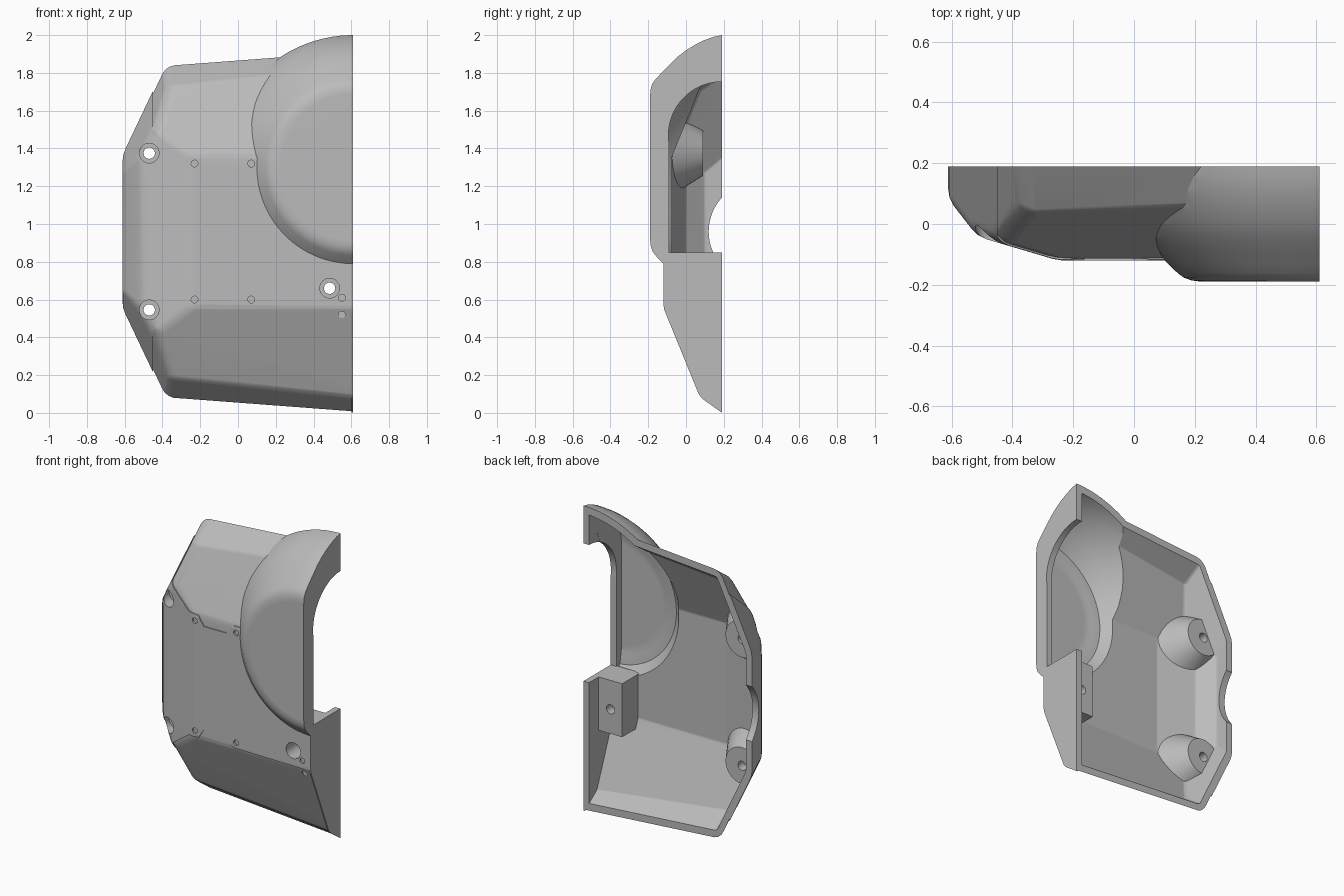
import bpy, bmesh, math
from mathutils import Vector, Matrix

cube = bpy.data.objects.get("Cube")
if cube:
    bpy.data.objects.remove(cube, do_unlink=True)

MID = 0.96          # height of the body's mirror plane
AXIS_X, AXIS_Z = 0.61, 1.3   # axis of the dome

grey = bpy.data.materials.new("plain_grey")
grey.use_nodes = True
grey.diffuse_color = (0.5, 0.5, 0.5, 1)
grey.node_tree.nodes["Principled BSDF"].inputs["Base Color"].default_value = (0.5, 0.5, 0.5, 1)


def to_object(name, bm):
    bmesh.ops.recalc_face_normals(bm, faces=bm.faces[:])
    mesh = bpy.data.meshes.new(name)
    bm.to_mesh(mesh)
    bm.free()
    mesh.materials.append(grey)
    ob = bpy.data.objects.new(name, mesh)
    bpy.context.collection.objects.link(ob)
    return ob


def clip(bm, point, normal):
    geom = bm.verts[:] + bm.edges[:] + bm.faces[:]
    bmesh.ops.bisect_plane(bm, geom=geom, dist=1e-6, plane_co=point,
                           plane_no=normal, clear_outer=True)
    bmesh.ops.holes_fill(bm, edges=[e for e in bm.edges if e.is_boundary], sides=0)


def boolean(target, tool, operation):
    tool.hide_render = True
    mod = target.modifiers.new("bool", 'BOOLEAN')
    mod.operation, mod.solver, mod.object = operation, 'EXACT', tool
    bpy.context.view_layer.objects.active = target
    bpy.ops.object.modifier_apply(modifier=mod.name)
    bpy.data.objects.remove(tool, do_unlink=True)
    return target


def box(name, lo, hi):
    bm = bmesh.new()
    lo, hi = Vector(lo), Vector(hi)
    bmesh.ops.create_cube(bm, size=1, matrix=Matrix.Translation((lo + hi) / 2)
                          @ Matrix.Diagonal((*(hi - lo), 1)))
    return to_object(name, bm)


def rod(name, x, z, y0, y1, r0, r1=None, sides=40):
    """Cylinder or cone along y."""
    bm = bmesh.new()
    bmesh.ops.create_cone(bm, cap_ends=True, segments=sides, radius1=r0,
                          radius2=r0 if r1 is None else r1, depth=y1 - y0,
                          matrix=Matrix.Translation((x, (y0 + y1) / 2, z))
                          @ Matrix.Rotation(-math.pi / 2, 4, 'X'))
    return to_object(name, bm)


def cross_rod(name, y, z, x0, x1, r):
    """Cylinder along x."""
    bm = bmesh.new()
    bmesh.ops.create_cone(bm, cap_ends=True, segments=64, radius1=r, radius2=r,
                          depth=x1 - x0, matrix=Matrix.Translation(((x0 + x1) / 2, y, z))
                          @ Matrix.Rotation(math.pi / 2, 4, 'Y'))
    return to_object(name, bm)


# Body facets, each given by three points; the sloped ones are mirrored in height
FACETS = [
    ((0, -.12, 0), (1, -.12, 0), (0, -.12, 1)),
    ((-.25, -.12, 0), (-.51, -.043, 0), (-.25, -.12, 1)),
    ((-.53, -.022, 0), (-.605, .075, 0), (-.53, -.022, 1)),
    ((-.612, 0, 0), (-.612, 1, 0), (-.612, 0, 1)),
]
SLOPED = [
    ((0, -.12, .555), (.6, -.12, .555), (.61, .07, .09)),
    ((.61, .19, 0), (-.32, .19, .07), (.61, .07, .085)),
    ((-.42, .19, .15), (-.61, .19, .55), (-.47, -.05, .46)),
]
for tri in SLOPED:
    FACETS += [tri, tuple((x, y, 2 * MID - z) for x, y, z in tri)]
INSIDE = Vector((0.1, 0.15, MID))


def hull(name, inset, radius, max_x=None):
    """Faceted body moved inward by inset, with edges rounded by radius."""
    bm = bmesh.new()
    bmesh.ops.create_cube(bm, size=1, matrix=Matrix.Translation((0, 0, MID))
                          @ Matrix.Diagonal((2, 1, 4, 1)))
    for tri in FACETS:
        a, b, c = map(Vector, tri)
        n = (b - a).cross(c - a).normalized()
        if n.dot(INSIDE - a) > 0:
            n = -n
        clip(bm, a - n * (inset + radius), n)
    corners = [v.co.copy() for v in bm.verts]
    bm.free()
    ball = bmesh.new()
    bmesh.ops.create_icosphere(ball, subdivisions=3, radius=radius)
    offsets = [v.co.copy() for v in ball.verts]
    ball.free()
    bm = bmesh.new()
    for c in corners:
        for o in offsets:
            bm.verts.new(c + o)
    bmesh.ops.convex_hull(bm, input=bm.verts[:])
    loose = [v for v in bm.verts if not v.link_faces]
    bmesh.ops.delete(bm, geom=loose, context='VERTS')
    if max_x is not None:
        clip(bm, Vector((max_x, 0, 0)), Vector((1, 0, 0)))
    return to_object(name, bm)


def lathe(name, profile, max_x=None, steps=96):
    """Revolve (radius, y) points around the dome axis."""
    bm = bmesh.new()
    rings = []
    for r, y in profile:
        ring = []
        for i in range(steps):
            t = 2 * math.pi * (i + 0.5) / steps
            ring.append(bm.verts.new((AXIS_X + r * math.cos(t), y, AXIS_Z + r * math.sin(t))))
        rings.append(ring)
    for a, b in zip(rings, rings[1:]):
        for i in range(steps):
            j = (i + 1) % steps
            bm.faces.new((a[i], a[j], b[j], b[i]))
    bm.faces.new(rings[0])
    bm.faces.new(rings[-1])
    if max_x is not None:
        clip(bm, Vector((max_x, 0, 0)), Vector((1, 0, 0)))
    return to_object(name, bm)


def prism(name, outline, y0, y1):
    bm = bmesh.new()
    face = bm.faces.new([bm.verts.new((x, y0, z)) for x, z in outline])
    new = bmesh.ops.extrude_face_region(bm, geom=[face])["geom"]
    bmesh.ops.translate(bm, vec=(0, y1 - y0, 0),
                        verts=[v for v in new if isinstance(v, bmesh.types.BMVert)])
    return to_object(name, bm)


# Outer body with the two slightly recessed end panels
shell = hull("half_shell_cover", 0, 0.1)
panel = [(-.45, .43), (-.28, .555), (-.205, .56), (-.165, .62), (0, .62),
         (.05, .56), (.6, .555), (.6, -.5), (-.45, -.5)]
for flip in (False, True):
    outline = [(x, 2 * MID - z if flip else z) for x, z in panel]
    recess = prism("panel_recess", outline, -.4, .3)
    boolean(recess, hull("panel_floor", .006, .094), 'DIFFERENCE')
    boolean(shell, recess, 'DIFFERENCE')

# Dome, then trim to the flat back and the flat cut side
dome = [(.385, -.19), (.42, -.186), (.445, -.177), (.465, -.163), (.5, -.13), (.54, -.09),
        (.585, -.045), (.62, 0), (.65, .05), (.675, .1), (.692, .15), (.70, .19), (.705, .25)]
boolean(shell, lathe("dome", dome), 'UNION')
boolean(shell, box("trim", (-1, -1, -1), (.61, .19, 3)), 'INTERSECT')

# Hollow inside, leaving an end wall at the cut side
boolean(shell, hull("body_cavity", .045, .03, .57), 'DIFFERENCE')
inner = [(max(r - .05, .1), y + .045 if i == 0 else max(y, -.145 + .004 * i))
         for i, (r, y) in enumerate(dome)]
boolean(shell, lathe("dome_cavity", inner, .569), 'DIFFERENCE')

# Screw bosses: a block near the end wall and two cones at the far side
block = box("boss_block", (.40, -.2, .50), (.59, .09, .85))
boolean(shell, boolean(block, hull("boss_trim", .02, .08), 'INTERSECT'), 'UNION')
SCREWS = [(-.47, .545), (-.47, 1.375), (.485, .66)]
for x, z in SCREWS[:2]:
    cone = rod("boss_cone", x, z, -.15, .09, .27, .12)
    boolean(shell, boolean(cone, hull("boss_trim", .02, .08), 'INTERSECT'), 'UNION')

# Arched opening in the end wall and the round notch in the far side
boolean(shell, box("opening", (.5, -.09, .85), (.7, .4, 1.47)), 'DIFFERENCE')
boolean(shell, cross_rod("arch", .19, 1.47, .5, .7, .283), 'DIFFERENCE')
boolean(shell, cross_rod("notch", .386, MID, -.8, -.45, .266), 'DIFFERENCE')

# Counterbored screw holes and small dimples
for x, z in SCREWS:
    boolean(shell, rod("counterbore", x, z, -.4, .03, .052), 'DIFFERENCE')
    boolean(shell, rod("screw_hole", x, z, -.4, .4, .03), 'DIFFERENCE')
DIMPLES = [(x, z, -.108) for x in (-.23, .07) for z in (.6, 2 * MID - .6)]
DIMPLES += [(.55, .61, -.108), (.55, .52, -.088)]
for x, z, floor in DIMPLES:
    boolean(shell, rod("dimple", x, z, -.18, floor, .018, sides=24), 'DIFFERENCE')

# Soft shading with crisp edges
bpy.ops.object.select_all(action='DESELECT')
shell.select_set(True)
bpy.context.view_layer.objects.active = shell
bpy.ops.object.shade_smooth_by_angle(angle=math.radians(25))
weighted = shell.modifiers.new("weighted_normals", 'WEIGHTED_NORMAL')
weighted.keep_sharp = True
